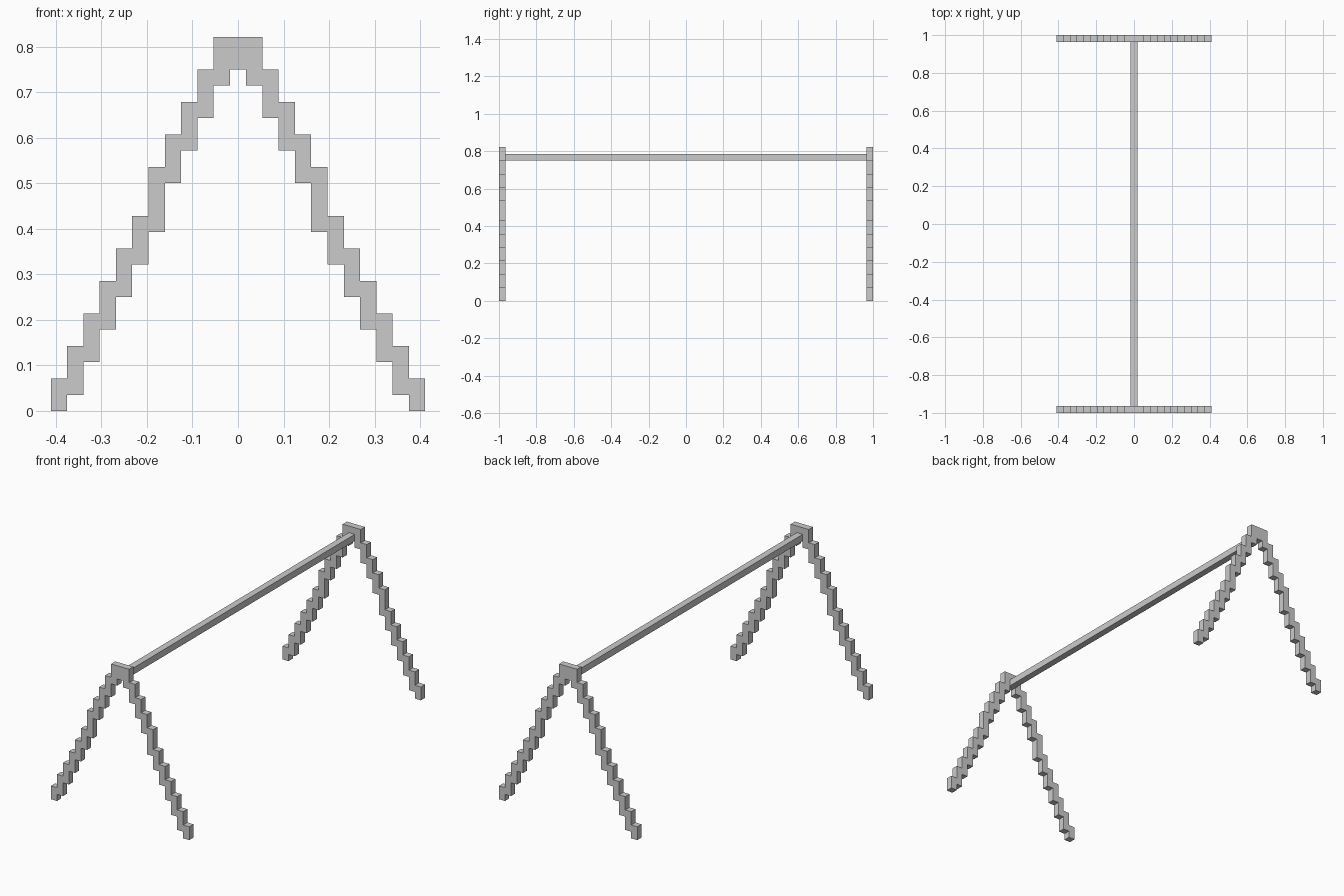
import bpy
import bmesh
from mathutils import Vector

cube = bpy.data.objects.get("Cube")
if cube:
    bpy.data.objects.remove(cube, do_unlink=True)

U = 2 / 56          # size of one block
HALF_LENGTH = 28    # half the overall length, in blocks

grey = bpy.data.materials.new("light_grey")
grey.use_nodes = True
colour = (0.6, 0.6, 0.6, 1)
grey.diffuse_color = colour
grey.node_tree.nodes["Principled BSDF"].inputs["Base Color"].default_value = colour


def extrude_profile(name, outline, y_start, depth):
    """Extrude an (x, z) outline, given in blocks, along y."""
    bm = bmesh.new()
    face = bm.faces.new([bm.verts.new((x * U, y_start * U, z * U)) for x, z in outline])
    result = bmesh.ops.extrude_face_region(bm, geom=[face])
    verts = [g for g in result["geom"] if isinstance(g, bmesh.types.BMVert)]
    bmesh.ops.translate(bm, verts=verts, vec=Vector((0, depth * U, 0)))
    bmesh.ops.recalc_face_normals(bm, faces=bm.faces)
    mesh = bpy.data.meshes.new(name)
    bm.to_mesh(mesh)
    bm.free()
    mesh.materials.append(grey)
    obj = bpy.data.objects.new(name, mesh)
    bpy.context.collection.objects.link(obj)


# Stepped leg: bottom and top of each block column, from foot to ridge
leg = [(0, 2), (1, 4), (3, 6), (5, 8), (7, 10), (9, 12),
       (11, 15), (14, 17), (16, 19), (18, 21), (20, 23)]
columns = leg + [(21, 23)] + leg[::-1]
left_edge = -len(columns) / 2

# Walk along the upper steps, then back along the lower steps
upper, lower = [], []
for i, (bottom, top) in enumerate(columns):
    x = left_edge + i
    upper += [(x, top), (x + 1, top)]
    lower += [(x, bottom), (x + 1, bottom)]
outline = list(dict.fromkeys(upper + lower[::-1]))

# A-shaped end frames
extrude_profile("front_frame", outline, -HALF_LENGTH, 1)
extrude_profile("back_frame", outline, HALF_LENGTH - 1, 1)

# Crossbar between the frames
bar = [(-0.5, 21), (0.5, 21), (0.5, 22), (-0.5, 22)]
extrude_profile("crossbar", bar, 1 - HALF_LENGTH, 2 * HALF_LENGTH - 2)
